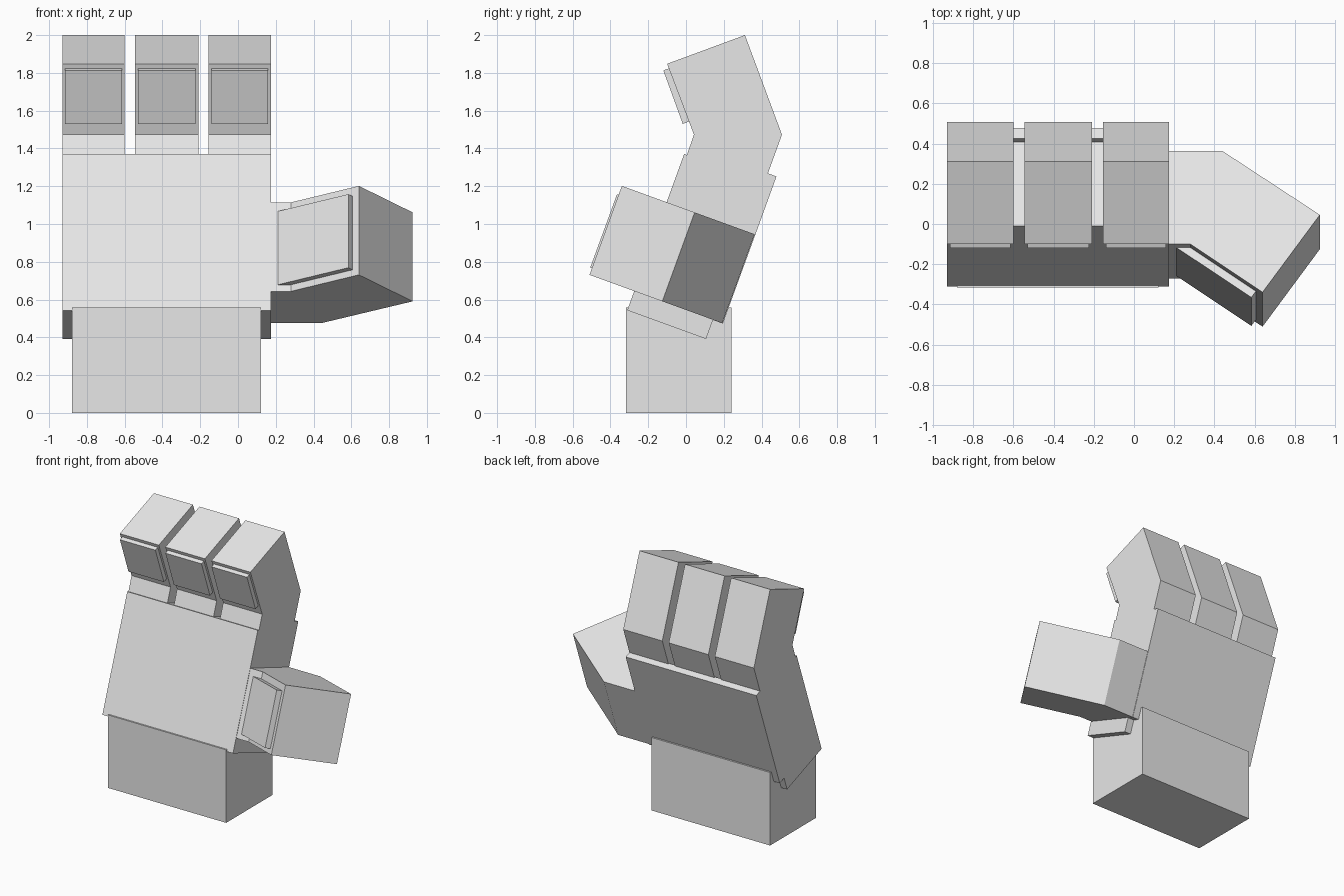
import bpy, math
from mathutils import Vector

if "Cube" in bpy.data.objects:
    bpy.data.objects.remove(bpy.data.objects["Cube"])

S, C = math.sin(math.radians(20)), math.cos(math.radians(20))

grey = bpy.data.materials.new("light_grey")
grey.diffuse_color = (0.8, 0.8, 0.8, 1)
grey.use_nodes = True
grey.node_tree.nodes["Principled BSDF"].inputs["Base Color"].default_value = grey.diffuse_color


def tilt(x, v, u):
    """Hand frame (x, depth v, length u), leaning back 20 degrees."""
    return Vector((x, S * u + C * v, C * u - S * v))


def prism(name, profile, a, b, place):
    """Extrude a 2D profile from a to b; place maps (p, q, t) to world space."""
    n = len(profile)
    verts = [place(p, q, t) for t in (a, b) for p, q in profile]
    faces = [list(range(n)), list(range(2 * n - 1, n - 1, -1))]
    faces += [[i, i + n, (i + 1) % n + n, (i + 1) % n] for i in range(n)]
    mesh = bpy.data.meshes.new(name)
    mesh.from_pydata(verts, [], faces)
    # make normals point outward
    import bmesh
    bm = bmesh.new()
    bm.from_mesh(mesh)
    bmesh.ops.recalc_face_normals(bm, faces=bm.faces)
    bm.to_mesh(mesh)
    bm.free()
    mesh.materials.append(grey)
    obj = bpy.data.objects.new(name, mesh)
    bpy.context.collection.objects.link(obj)
    return obj


def rect(x0, x1, y0, y1):
    return [(x0, y0), (x1, y0), (x1, y1), (x0, y1)]


def offset_rect(origin, along, out, a0, a1, depth):
    """Pad outline lying on a sloped line, raised by depth and slightly sunk."""
    o, d, n = Vector(origin), Vector(along), Vector(out)
    return [tuple(o + d * a + n * h)
            for a, h in ((a0, -0.01), (a1, -0.01), (a1, depth), (a0, depth))]


def upright(x, y, z):
    return Vector((x, y, z))


def sideways(y, z, x):
    return Vector((x, y, z))


# Wrist block
prism("wrist", rect(-0.88, 0.122, -0.317, 0.24), 0, 0.558, upright)

# Palm and the plate on the back of the hand
prism("palm", rect(-0.93, 0.175, -0.478, -0.034), 0.404, 1.284, tilt)
prism("back_plate", rect(-0.93, 0.175, -0.034, 0.022), 0.511, 1.34, tilt)

# Three bent fingers with raised pads
base_front = tilt(0, -0.462, 1.25)
base_back = tilt(0, -0.026, 1.25)
bend = (0.042, 1.473)
finger = [(base_front.y, base_front.z), (base_back.y, base_back.z),
          (0.508, 1.473), (0.312, 2.0), (-0.1, 1.848), bend]
pad = offset_rect(bend, (-S, C), (-C, -S), 0.074, 0.375, 0.036)
for i, (x0, x1) in enumerate(((-0.93, -0.6), (-0.545, -0.21), (-0.155, 0.175))):
    prism(f"finger_{i + 1}", finger, x0, x1, sideways)
    prism(f"finger_pad_{i + 1}", pad, x0 + 0.015, x1 - 0.015, sideways)

# Thumb, angled outward and forward, with its pad
thumb = [(0.15, -0.475), (0.28, -0.475), (0.64, -0.73), (0.925, -0.32),
         (0.44, 0.018), (0.15, 0.018)]
prism("thumb", thumb, 0.512, 1.013, tilt)
thumb_pad = offset_rect((0.28, -0.475), (0.816, -0.578), (-0.578, -0.816),
                        -0.065, 0.401, 0.04)
prism("thumb_pad", thumb_pad, 0.549, 0.963, tilt)
